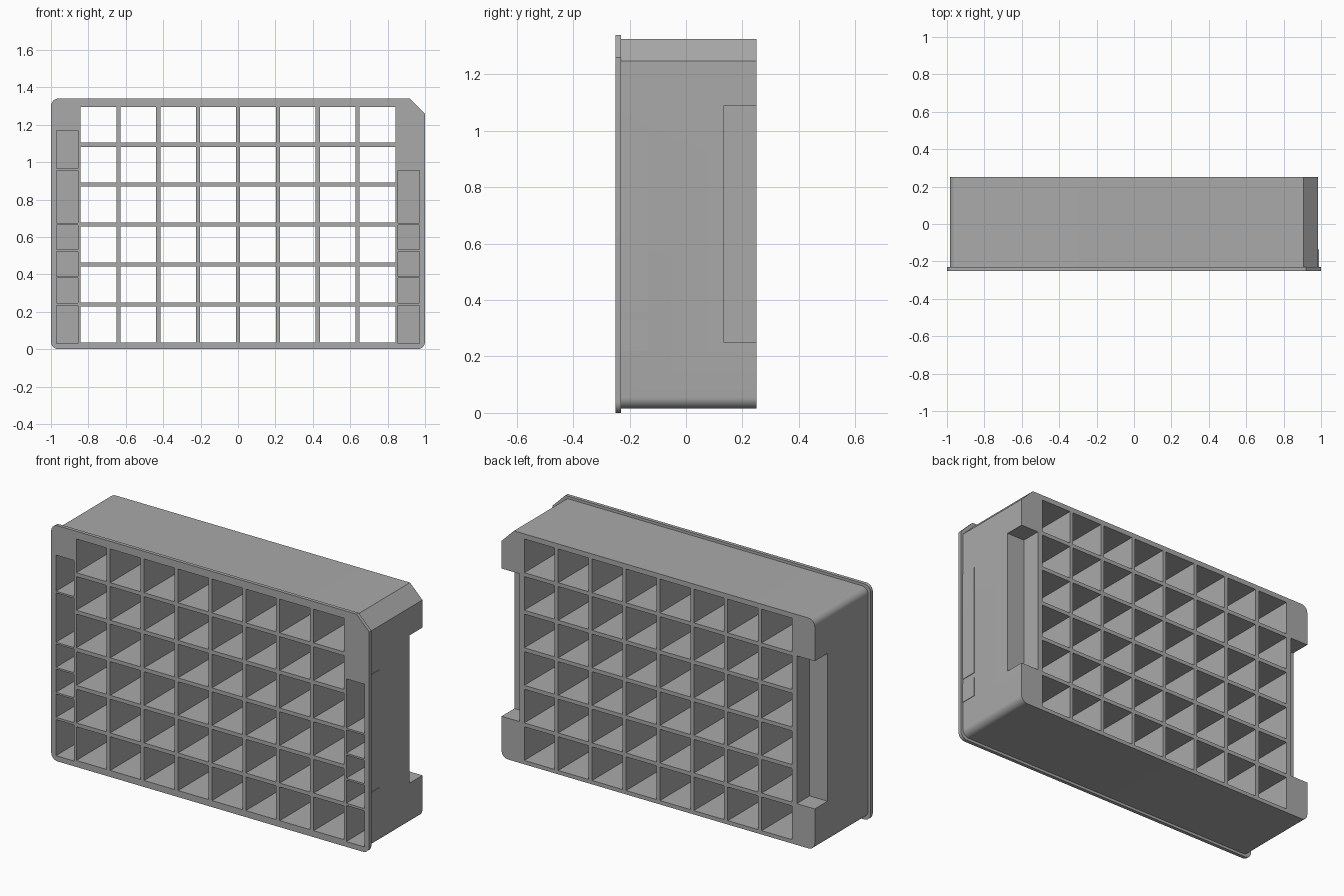
import bpy, bmesh, math

cube = bpy.data.objects.get("Cube")
if cube:
    bpy.data.objects.remove(cube)

grey = bpy.data.materials.new("grey_plastic")
grey.use_nodes = True
grey.diffuse_color = (0.4, 0.4, 0.4, 1)
grey.node_tree.nodes["Principled BSDF"].inputs["Base Color"].default_value = (0.4, 0.4, 0.4, 1)


def finish(name, bm):
    bmesh.ops.recalc_face_normals(bm, faces=bm.faces)
    mesh = bpy.data.meshes.new(name)
    bm.to_mesh(mesh)
    bm.free()
    mesh.materials.append(grey)
    obj = bpy.data.objects.new(name, mesh)
    bpy.context.collection.objects.link(obj)
    return obj


def slab(name, half, z0, z1, y0, y1, radius, chamfer):
    """Upright plate: three rounded corners, the top +x corner chamfered."""
    pts = [(half, z1 - chamfer), (half - chamfer, z1)]
    corners = [(-half + radius, z1 - radius, 90),
               (-half + radius, z0 + radius, 180),
               (half - radius, z0 + radius, 270)]
    steps = 8
    for cx, cz, start in corners:
        for i in range(steps + 1):
            a = math.radians(start + 90 * i / steps)
            pts.append((cx + radius * math.cos(a), cz + radius * math.sin(a)))
    bm = bmesh.new()
    face = bm.faces.new([bm.verts.new((x, y0, z)) for x, z in pts])
    ext = bmesh.ops.extrude_face_region(bm, geom=[face])
    for v in ext["geom"]:
        if isinstance(v, bmesh.types.BMVert):
            v.co.y = y1
    return finish(name, bm)


def add_box(bm, x0, x1, y0, y1, z0, z1):
    for v in bmesh.ops.create_cube(bm, size=1)["verts"]:
        v.co.x = x0 if v.co.x < 0 else x1
        v.co.y = y0 if v.co.y < 0 else y1
        v.co.z = z0 if v.co.z < 0 else z1


# Body and front flange
body = slab("tray_body", 0.985, 0.015, 1.325, -0.24, 0.25, 0.04, 0.078)
flange = slab("front_flange", 1.0, 0.0, 1.34, -0.25, -0.23, 0.04, 0.08)

# All openings in one cutter
bm = bmesh.new()
wall = 0.022
cols, rows = 8, 6
left, bottom, top = -0.842, 0.037, 1.296
px = (-2 * left + wall) / cols
pz = (top - bottom + wall) / rows
for c in range(cols):
    for r in range(rows):
        x, z = left + c * px, bottom + r * pz
        add_box(bm, x, x + px - wall, -0.4, 0.4, z, z + pz - wall)

# Blind side pockets, with one more on the -x side
pockets = [(0.03, 0.235), (0.248, 0.38), (0.39, 0.522),
           (0.532, 0.665), (0.675, 0.955), (0.965, 1.17)]
for side in (-1, 1):
    for z0, z1 in pockets[:6 if side < 0 else 5]:
        xs = sorted((side * 0.856, side * 0.97))
        add_box(bm, *xs, -0.4, 0.115, z0, z1)
    # Grip notch at the back edge
    xs = sorted((side * 0.872, side * 1.2))
    add_box(bm, *xs, 0.135, 0.4, 0.25, 1.09)
cutter = finish("opening_cutter", bm)
cutter.hide_render = True

bpy.context.view_layer.objects.active = body
for tool, op in ((flange, 'UNION'), (cutter, 'DIFFERENCE')):
    mod = body.modifiers.new(op.lower(), 'BOOLEAN')
    mod.operation = op
    mod.solver = 'EXACT'
    mod.object = tool
    bpy.ops.object.modifier_apply(modifier=mod.name)
    bpy.data.objects.remove(tool)

bpy.ops.object.select_all(action='DESELECT')
body.select_set(True)
bpy.ops.object.shade_smooth_by_angle(angle=math.radians(30))

# Thin raised label plates on the +x side
for name, z0, z1 in (("label_plate", 0.36, 1.0), ("small_label_plate", 0.22, 0.33)):
    bm = bmesh.new()
    add_box(bm, 0.984, 0.988, -0.232, -0.136, z0, z1)
    finish(name, bm)
